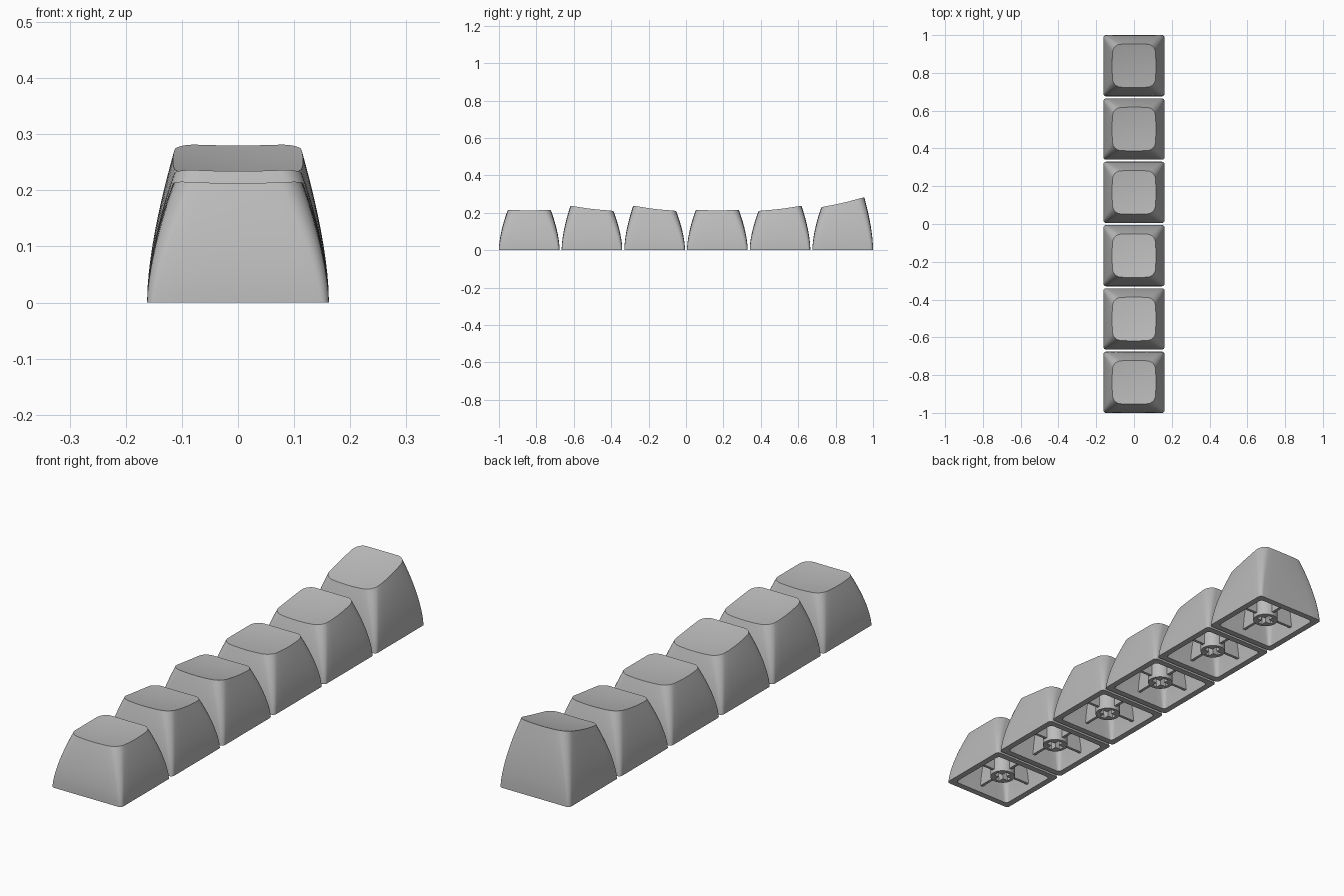
import bpy, bmesh
from math import cos, sin, pi

cube = bpy.data.objects.get("Cube")
if cube:
    bpy.data.objects.remove(cube, do_unlink=True)

grey = bpy.data.materials.new("keycap grey")
grey.use_nodes = True
colour = (0.5, 0.5, 0.5, 1)
grey.diffuse_color = colour
grey.node_tree.nodes["Principled BSDF"].inputs["Base Color"].default_value = colour

BASE, TOP, WALL = 0.162, 0.11, 0.026


def add_object(name, data, y):
    ob = bpy.data.objects.new(name, data)
    ob.location.y = y
    data.materials.append(grey)
    bpy.context.collection.objects.link(ob)
    bpy.ops.object.select_all(action='DESELECT')
    ob.select_set(True)
    bpy.context.view_layer.objects.active = ob
    return ob


def section(t, inset=0.0):
    """Rounded square at height fraction t, with gently bowed sides."""
    half = BASE - (BASE - TOP) * t ** 1.6 - inset
    r = 0.014 + 0.022 * t
    c = half - r
    quarter = [(c + r * cos(i * pi / 12), c + r * sin(i * pi / 12)) for i in range(7)]
    quarter += [(c * (1 - j / 4), half) for j in range(1, 8)]
    bow = 0.006 * t
    quarter = [(x + bow * (x / half) * (1 - (y / half) ** 2),
                y + bow * (y / half) * (1 - (x / half) ** 2)) for x, y in quarter]
    pts = []
    for k in range(4):
        pts += quarter
        quarter = [(-y, x) for x, y in quarter]
    return pts


def make_cap(name, y, z_front, z_back):
    # Height of the tilted, dished top surface
    def top(px, py):
        u, v = px / TOP, py / TOP
        tilt = (z_front + z_back) / 2 + v * (z_back - z_front) / 2
        return tilt - 0.005 * (2 - u * u - v * v)

    rim = section(1)

    def ring(t, inset=0.0):
        return [(px, py, t * top(qx, qy))
                for (px, py), (qx, qy) in zip(section(t, inset), rim)]

    # Rings run from inner ceiling, down the wall, up the outside, into the dish
    rings = [ring(0.84 * i / 5, WALL) for i in range(5, -1, -1)]
    rings += [ring(i / 10) for i in range(11)]
    for s in (0.85, 0.65, 0.4, 0.15):
        rings.append([(px * s, py * s, top(px * s, py * s)) for px, py in rim])
    bm = bmesh.new()
    loops = [[bm.verts.new(p) for p in pts] for pts in rings]
    n = len(rim)
    for a, b in zip(loops, loops[1:]):
        for i in range(n):
            j = (i + 1) % n
            bm.faces.new((a[i], a[j], b[j], b[i]))
    bm.faces.new(loops[0])
    bm.faces.new(loops[-1])
    bmesh.ops.recalc_face_normals(bm, faces=bm.faces)
    me = bpy.data.meshes.new(name)
    bm.to_mesh(me)
    bm.free()
    add_object(name, me, y)
    bpy.ops.object.shade_smooth_by_angle(angle=pi / 6)
    return top(0, 0) * 0.88


def make_stem(name, y, z0, z1):
    # Round post with a plus-shaped socket
    a, b = 0.036, 0.011
    arm = [(a, -b), (a, b), (b, b)]
    plus = []
    for k in range(4):
        plus += arm
        arm = [(-q, p) for p, q in arm]
    circle = [(0.05 * cos(i * pi / 16), 0.05 * sin(i * pi / 16)) for i in range(32)]
    cu = bpy.data.curves.new(name, 'CURVE')
    cu.dimensions = '2D'
    cu.fill_mode = 'BOTH'
    cu.extrude = (z1 - z0) / 2
    for pts in (circle, plus):
        sp = cu.splines.new('POLY')
        sp.points.add(len(pts) - 1)
        for point, (px, py) in zip(sp.points, pts):
            point.co = (px, py, 0, 1)
        sp.use_cyclic_u = True
    ob = add_object(name, cu, y)
    ob.location.z = (z0 + z1) / 2
    bpy.ops.object.convert(target='MESH')
    bpy.ops.object.shade_smooth_by_angle(angle=pi / 6)


def make_ribs(name, y, z0, z1):
    # Four tapered webs joining the stem to the walls
    bm = bmesh.new()
    w = 0.006
    for k in range(4):
        c, s = cos(k * pi / 2), sin(k * pi / 2)
        corners = []
        for side in (-w, w):
            web = [(0.046, z0), (0.14, z0), (0.108, z1), (0.046, z1)]
            corners.append([bm.verts.new((c * d - s * side, s * d + c * side, z))
                            for d, z in web])
        f, g = corners
        bm.faces.new(f)
        bm.faces.new(g)
        for i in range(4):
            j = (i + 1) % 4
            bm.faces.new((f[i], f[j], g[j], g[i]))
    bmesh.ops.recalc_face_normals(bm, faces=bm.faces)
    me = bpy.data.meshes.new(name)
    bm.to_mesh(me)
    bm.free()
    add_object(name, me, y)


# Front and back top heights, from the front row to the back row
rows = [(0.217, 0.217), (0.238, 0.212), (0.238, 0.212),
        (0.217, 0.217), (0.212, 0.238), (0.232, 0.283)]
for i, (zf, zb) in enumerate(rows):
    y = (i - 2.5) * 0.3352
    ceiling = make_cap(f"keycap_{i + 1}", y, zf, zb)
    make_stem(f"stem_{i + 1}", y, 0.015, ceiling)
    make_ribs(f"ribs_{i + 1}", y, 0.03, ceiling)
